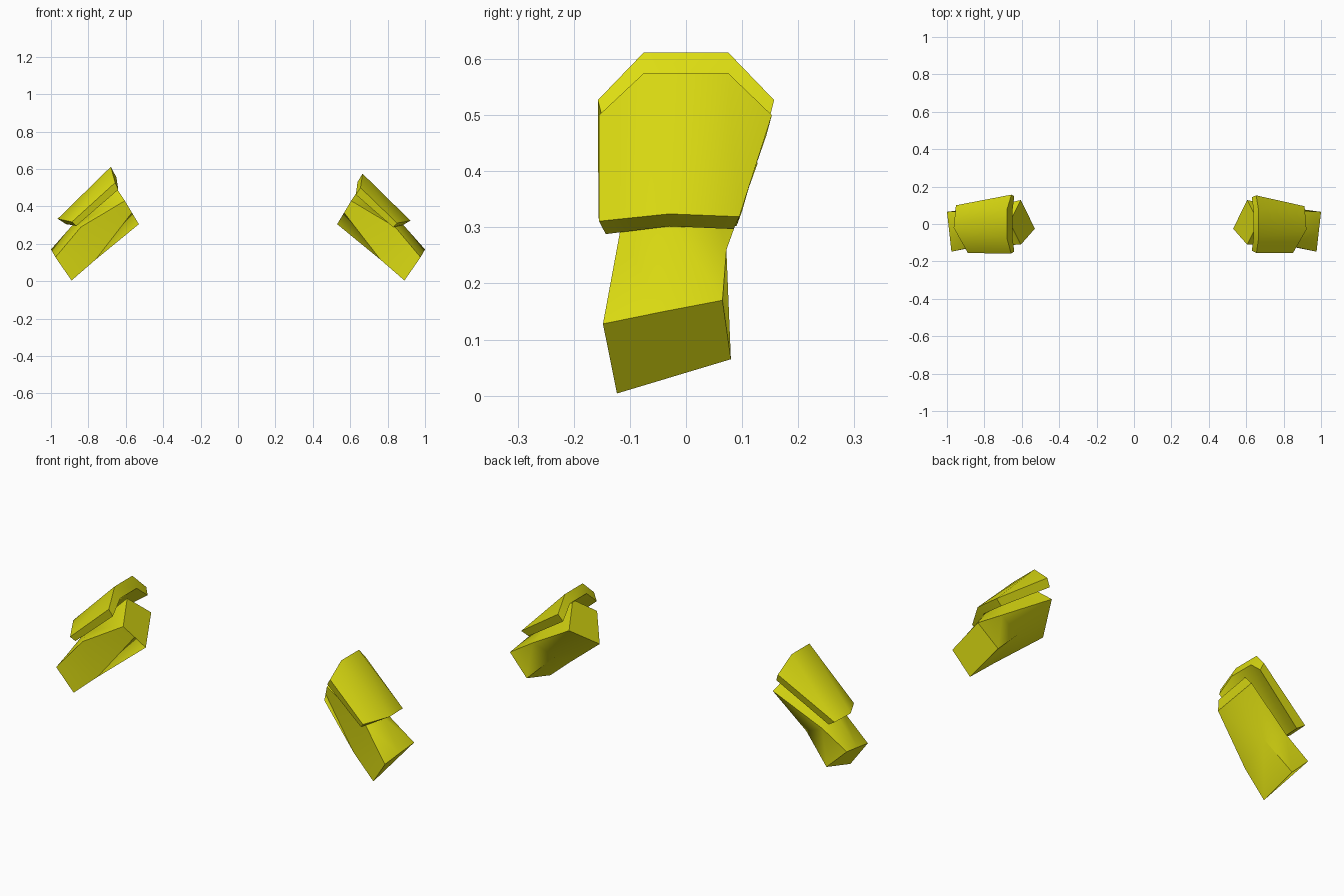
import bpy, bmesh, math

if "Cube" in bpy.data.objects:
    bpy.data.objects.remove(bpy.data.objects["Cube"])

yellow = bpy.data.materials.new("yellow")
yellow.diffuse_color = (0.72, 0.72, 0.006, 1)
yellow.use_nodes = True
yellow.node_tree.nodes["Principled BSDF"].inputs["Base Color"].default_value = yellow.diffuse_color


def loft(name, rings, caps, side=1, angle=50):
    """Skin matching rings of points, with cap faces given as index lists."""
    bm = bmesh.new()
    loops = [[bm.verts.new((side * x, y, z)) for x, y, z in r] for r in rings]
    n = len(rings[0])
    for a, b in zip(loops, loops[1:]):
        for i in range(n):
            j = (i + 1) % n
            bm.faces.new((a[i], a[j], b[j], b[i]))
    for loop in (loops[0], loops[-1]):
        for cap in caps:
            bm.faces.new([loop[i] for i in cap])
    bmesh.ops.recalc_face_normals(bm, faces=bm.faces)
    me = bpy.data.meshes.new(name)
    bm.to_mesh(me)
    bm.free()
    me.materials.append(yellow)
    ob = bpy.data.objects.new(name, me)
    bpy.context.collection.objects.link(ob)
    bpy.ops.object.select_all(action='DESELECT')
    ob.select_set(True)
    bpy.context.view_layer.objects.active = ob
    bpy.ops.object.shade_smooth_by_angle(angle=math.radians(angle))
    return ob


# Bent sleeve: shoulder, elbow and wrist rings
shoulder = [(.53, -.025, .305), (.567, -.067, .367), (.605, -.11, .43),
            (.665, .01, .52), (.605, .128, .415)]
elbow = [(.746, .045, .206), (.762, -.105, .115), (.84, -.118, .29),
         (.885, -.02, .30), (.86, .072, .26)]
wrist = [(.89, .08, .065), (.89, -.123, .004), (.976, -.148, .128),
         (.988, -.04, .15), (1.0, .065, .17)]

# Shoulder plate outlines: two top points, back corner, three lower points, front corner
right_outer = [(.666, -.075, .575), (.666, .075, .575), (.653, .153, .50),
               (.912, .095, .319), (.922, -.03, .324), (.85, -.155, .311),
               (.655, -.155, .50)]
right_inner = [(.639, -.07, .53), (.639, .07, .53), (.63, .143, .463),
               (.875, .085, .297), (.885, -.03, .302), (.83, -.143, .288),
               (.63, -.143, .463)]
left_outer = [(.68, -.075, .612), (.68, .075, .612), (.655, .157, .527),
              (.952, .10, .329), (.964, -.02, .334), (.888, -.156, .317),
              (.657, -.157, .527)]
left_inner = [(.65, -.07, .555), (.65, .07, .555), (.64, .148, .49),
              (.91, .09, .302), (.92, -.025, .306), (.864, -.145, .296),
              (.64, -.148, .49)]
plate_caps = [(0, 4, 5, 6), (0, 1, 4), (1, 2, 3, 4)]

for label, side, outer, inner in (("right", 1, right_outer, right_inner),
                                  ("left", -1, left_outer, left_inner)):
    loft(label + "_sleeve", [shoulder, elbow, wrist], [(0, 1, 2, 3, 4)], side, 60)
    loft(label + "_shoulder_plate", [outer, inner], plate_caps, side, 40)
